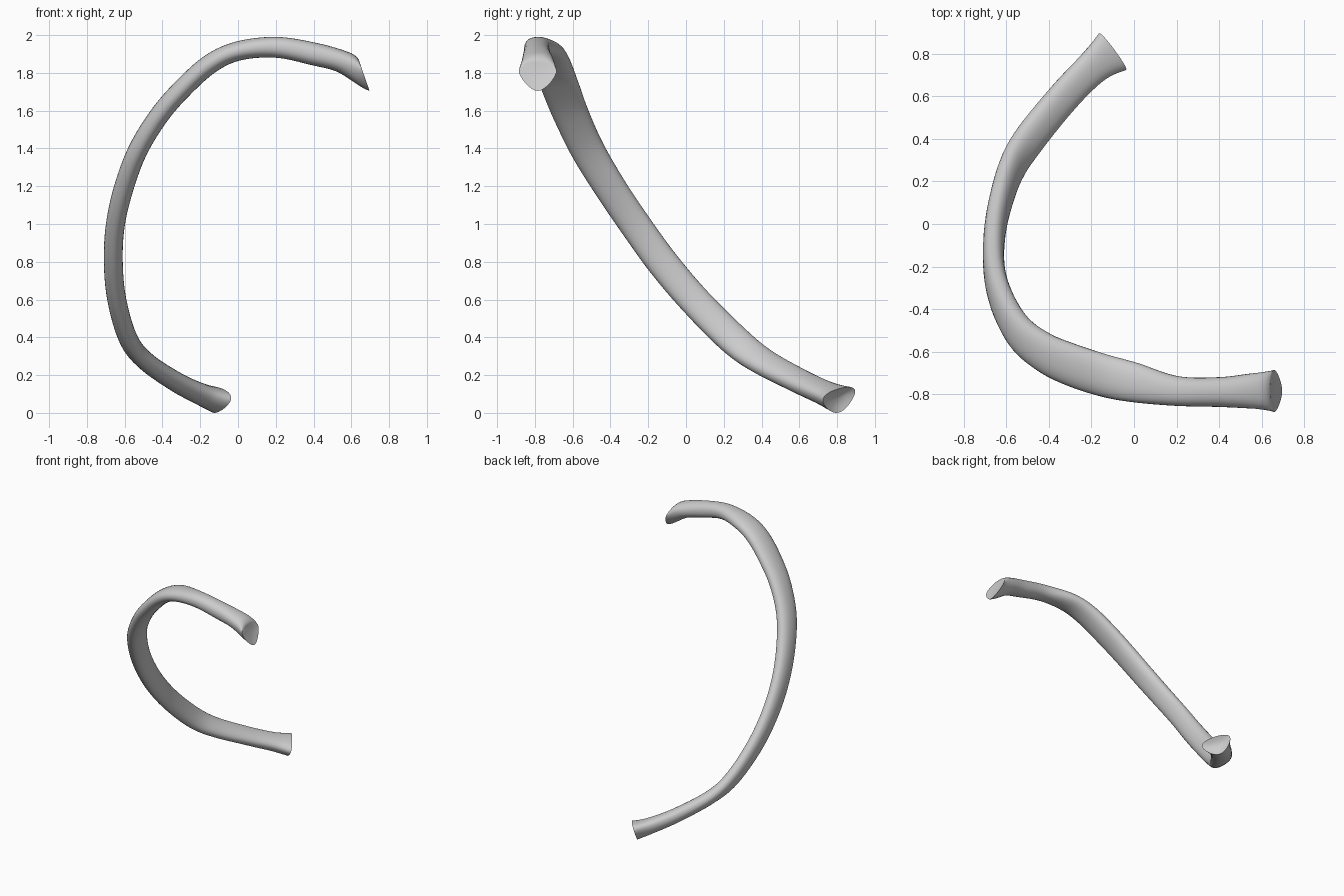
import bpy
import bmesh
import math
from mathutils import Vector

if "Cube" in bpy.data.objects:
    bpy.data.objects.remove(bpy.data.objects["Cube"], do_unlink=True)

# Stations along the bone: x, y, z, half width, half thickness, taper towards one edge
STATIONS = [
    (.67, -.785, 1.79, .09, .08, -.45),
    (.56, -.785, 1.865, .083, .06, -.1),
    (.4, -.79, 1.91, .07, .06, 0),
    (.2, -.785, 1.945, .07, .055, 0),
    (0, -.745, 1.925, .093, .051, 0),
    (-.15, -.71, 1.855, .1, .052, 0),
    (-.3, -.66, 1.72, .1, .052, 0),
    (-.42, -.605, 1.58, .095, .052, 0),
    (-.53, -.52, 1.4, .09, .052, 0),
    (-.605, -.4, 1.2, .085, .052, 0),
    (-.65, -.265, 1, .083, .05, 0),
    (-.66, -.12, .8, .083, .05, 0),
    (-.64, .05, .6, .083, .05, 0),
    (-.58, .25, .4, .085, .05, 0),
    (-.49, .4, .285, .083, .05, 0),
    (-.33, .6, .175, .078, .053, .1),
    (-.2, .735, .11, .08, .058, .2),
    (-.11, .81, .075, .1, .068, .4),
]
SIDES = 28
STEPS = 8


def catmull(a, b, c, d, t):
    """Smooth interpolation between b and c."""
    return [q + t / 2 * (r - p + t * (2 * p - 5 * q + 4 * r - s + t * (3 * (q - r) + s - p)))
            for p, q, r, s in zip(a, b, c, d)]


def station(i):
    return STATIONS[max(0, min(i, len(STATIONS) - 1))]


def tangent(i):
    """Direction of travel at a station; the head is cut at its own slant."""
    if i == 0:
        return Vector((-.94, 0, -.33))
    ahead, behind = Vector(station(i + 1)[:3]), Vector(station(i - 1)[:3])
    return (ahead - behind).normalized()


def add_ring(bm, values, direction):
    """Flattened oval section whose broad axis follows the depth direction."""
    centre = Vector(values[:3])
    width, thick, taper = values[3:]
    depth = Vector((0, 1, 0))
    broad = (depth - direction * depth.dot(direction)).normalized()
    thin = direction.cross(broad)
    ring = []
    for k in range(SIDES):
        angle = math.tau * k / SIDES
        c, s = math.cos(angle), math.sin(angle)
        c = math.copysign(abs(c) ** .9, c)
        s = math.copysign(abs(s) ** .9, s)
        ring.append(bm.verts.new(centre + broad * width * c * (1 + taper * s) + thin * thick * s))
    return ring


def add_cap(bm, ring, inward):
    """End face with a shallow dished centre."""
    middle = sum((v.co for v in ring), Vector()) / SIDES
    inner = [bm.verts.new(middle.lerp(v.co, .6) + inward * .7) for v in ring]
    hub = bm.verts.new(middle + inward)
    for k in range(SIDES):
        n = (k + 1) % SIDES
        bm.faces.new((ring[k], ring[n], inner[n], inner[k]))
        bm.faces.new((inner[k], inner[n], hub))


# Loft the curved shaft through every station
bm = bmesh.new()
rings = []
last = len(STATIONS) - 1
for i in range(last):
    for step in range(STEPS):
        t = step / STEPS
        values = catmull(station(i - 1), station(i), station(i + 1), station(i + 2), t)
        rings.append(add_ring(bm, values, tangent(i).lerp(tangent(i + 1), t).normalized()))
rings.append(add_ring(bm, station(last), tangent(last)))
for a, b in zip(rings, rings[1:]):
    for k in range(SIDES):
        n = (k + 1) % SIDES
        bm.faces.new((a[k], a[n], b[n], b[k]))

# Close the two ends
add_cap(bm, rings[0], tangent(0) * .008)
add_cap(bm, rings[-1], tangent(last) * -.025)
bmesh.ops.recalc_face_normals(bm, faces=bm.faces)

# Rest the lowest point on the ground
lowest = min(v.co.z for v in bm.verts)
bmesh.ops.translate(bm, verts=bm.verts, vec=(0, 0, -lowest))

mesh = bpy.data.meshes.new("rib_bone")
bm.to_mesh(mesh)
bm.free()
bone = bpy.data.objects.new("rib_bone", mesh)
bpy.context.collection.objects.link(bone)

# Plain grey bone colour
grey = bpy.data.materials.new("light_grey")
grey.use_nodes = True
colour = (.6, .6, .6, 1)
grey.diffuse_color = colour
grey.node_tree.nodes["Principled BSDF"].inputs["Base Color"].default_value = colour
mesh.materials.append(grey)

bpy.ops.object.select_all(action="DESELECT")
bone.select_set(True)
bpy.context.view_layer.objects.active = bone
bpy.ops.object.shade_smooth_by_angle(angle=math.radians(40))
